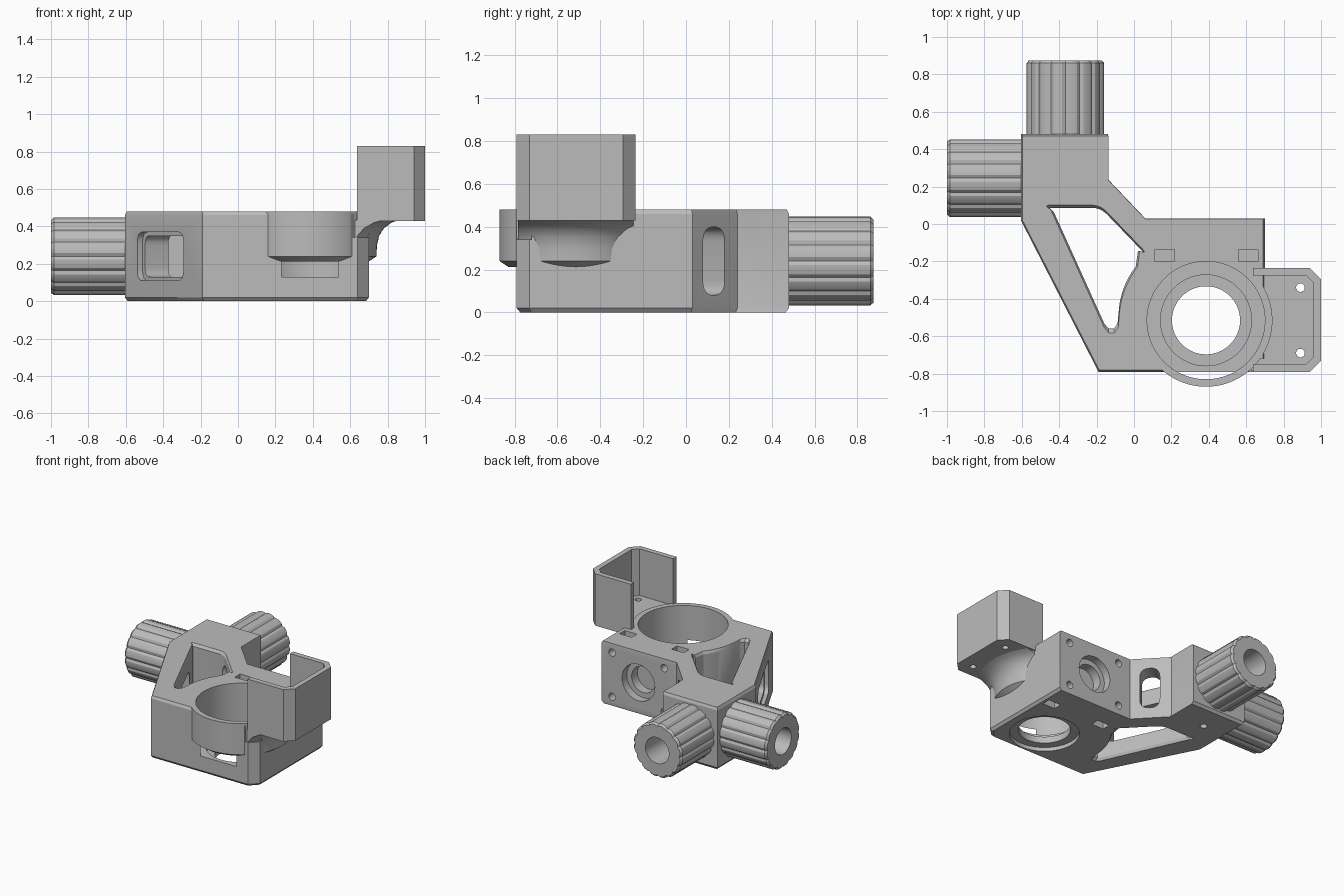
import bpy, bmesh
from math import sin, cos, pi, tau
from mathutils import Matrix, Vector

if "Cube" in bpy.data.objects:
    bpy.data.objects.remove(bpy.data.objects["Cube"])

grey = bpy.data.materials.new("light grey")
grey.use_nodes = True
grey.diffuse_color = (0.5, 0.5, 0.5, 1)
grey.node_tree.nodes["Principled BSDF"].inputs["Base Color"].default_value = grey.diffuse_color


def loft(name, outline, levels, place=Matrix()):
    """Stack an outline at (z, scale) levels, scaled about its mean, and cap it."""
    mid = sum((Vector(p) for p in outline), Vector((0, 0))) / len(outline)
    bm = bmesh.new()
    rings = []
    for z, s in levels:
        pts = [mid + (Vector(p) - mid) * s for p in outline]
        rings.append([bm.verts.new(place @ Vector((p.x, p.y, z))) for p in pts])
    for low, high in zip(rings, rings[1:]):
        for i in range(len(low)):
            j = (i + 1) % len(low)
            bm.faces.new((low[i], low[j], high[j], high[i]))
    bm.faces.new(rings[0])
    bm.faces.new(rings[-1])
    bmesh.ops.recalc_face_normals(bm, faces=bm.faces)
    mesh = bpy.data.meshes.new(name)
    bm.to_mesh(mesh)
    bm.free()
    mesh.materials.append(grey)
    ob = bpy.data.objects.new(name, mesh)
    bpy.context.collection.objects.link(ob)
    return ob


def combine(ob, tool, operation="DIFFERENCE", keep=False):
    """Apply a boolean at once and drop the tool."""
    mod = ob.modifiers.new("combine", "BOOLEAN")
    mod.operation, mod.solver, mod.object = operation, "EXACT", tool
    graph = bpy.context.evaluated_depsgraph_get()
    mesh = bpy.data.meshes.new_from_object(ob.evaluated_get(graph))
    ob.modifiers.clear()
    ob.data = mesh
    if not keep:
        bpy.data.objects.remove(tool)


def circle(n=64):
    return [(cos(tau * i / n), sin(tau * i / n)) for i in range(n)]


def box(x0, x1, y0, y1):
    return [(x0, y0), (x1, y0), (x1, y1), (x0, y1)]


def rounded(pts, radius, steps=5):
    """Round each corner with a short quadratic curve."""
    out = []
    for i, p in enumerate(pts):
        a, b, c = Vector(pts[i - 1]), Vector(p), Vector(pts[(i + 1) % len(pts)])
        s = b + (a - b).normalized() * radius
        e = b + (c - b).normalized() * radius
        for k in range(steps + 1):
            t = k / steps
            out.append(s * (1 - t) ** 2 + b * 2 * t * (1 - t) + e * t * t)
    return out


def facing(origin, normal):
    """Frame whose z axis is a horizontal normal and whose y axis is up."""
    z = Vector(normal).normalized()
    y = Vector((0, 0, 1))
    m = Matrix((y.cross(z), y, z)).transposed().to_4x4()
    m.translation = origin
    return m


def hole(ob, radius, place, depth):
    combine(ob, loft("cutter", circle(32), [(-depth, radius), (0.05, radius)], place))


RX, RY, TOP = 0.385, -0.515, 0.48
axis = Matrix.Translation((RX, RY, 0))

# Main housing with chamfered rims
plan = [(-0.605, 0.48), (-0.14, 0.48), (-0.14, 0.24), (0.06, 0.03), (0.70, 0.03),
        (0.70, -0.73), (0.64, -0.79), (-0.19, -0.79), (-0.605, 0.02)]
housing = loft("housing", plan, [(0, 0.975), (0.02, 1), (0.46, 1), (TOP, 0.985)])
combine(housing, loft("cutter", box(0.615, 0.8, -0.9, -0.72), [(0.34, 1), (0.6, 1)]))

# Bearing ring bulging out of the housing
ring = loft("ring", circle(96), [(0.12, 0.26), (0.17, 0.275), (0.21, 0.31), (0.24, 0.355), (TOP, 0.355)], axis)
combine(housing, ring, "UNION")
bore = loft("bore", circle(96), [(-0.1, 0.245), (0.03, 0.245), (0.03, 0.182), (0.08, 0.182),
                                 (0.08, 0.243), (0.13, 0.243), (0.13, 0.315), (0.6, 0.315)], axis)
combine(housing, bore, keep=True)

# Rounded triangular opening that follows the ring
arc = [(RX + 0.465 * cos(a), RY + 0.465 * sin(a)) for a in
       [pi * (0.79 + 0.2 * k / 8) for k in range(9)]]
corners = rounded([(-0.49, 0.10), (-0.18, 0.10), (0.075, -0.165)], 0.05)
tip = [(-0.085, -0.55), (-0.105, -0.58), (-0.135, -0.58), (-0.16, -0.55)]
combine(housing, loft("cutter", corners + arc + tip,
                      [(-0.02, 1.06), (0.02, 0.95), (0.46, 0.95), (0.5, 1.06)]))

# Side window and rear slot through the slanted walls
side = facing((-0.415, -0.35, 0.24), (-0.89, -0.45, 0))
combine(housing, loft("cutter", rounded(box(-0.27, 0.27, -0.13, 0.13), 0.06),
                      [(-0.03, 1), (0.05, 1)], side))
combine(housing, loft("cutter", rounded(box(-0.24, 0.24, -0.11, 0.11), 0.05),
                      [(-0.2, 1), (0.02, 1)], side))
rear = facing((-0.035, 0.13, 0.24), (0.72, 0.69, 0))
combine(housing, loft("cutter", rounded(box(-0.07, 0.07, -0.16, 0.16), 0.07),
                      [(-0.22, 1), (0.05, 1)], rear))

# Rear face: round recess, screw holes and nut slots
hole(housing, 0.14, facing((RX, 0.03, 0.24), (0, 1, 0)), 0.06)
hole(housing, 0.10, facing((RX, 0.03, 0.24), (0, 1, 0)), 0.13)
for x in (0.165, 0.61):
    for z in (0.07, 0.41):
        hole(housing, 0.028, facing((x, 0.03, z), (0, 1, 0)), 0.18)
    for z0, z1 in ((-0.1, 0.11), (0.37, 0.6)):
        combine(housing, loft("cutter", box(x - 0.052, x + 0.052, -0.2, -0.135), [(z0, 1), (z1, 1)]))
hole(housing, 0.025, Matrix.Translation((-0.4, 0.28, 0)) @ Matrix.Rotation(pi, 4, "X"), 0.06)

# Curved support flaring from the ring to the raised tray
support = loft("tray_support", circle(96),
               [(0.24, 0.355), (0.30, 0.358), (0.35, 0.37), (0.39, 0.395), (0.42, 0.435), (0.435, 0.48)], axis)
combine(support, loft("cutter", box(0.625, 0.99, -0.785, -0.245), [(0.2, 1), (0.5, 1)]), "INTERSECT")
combine(support, bore, keep=True)

# Raised tray, open towards the ring
tray = loft("tray", [(0.635, -0.79), (0.94, -0.79), (1.0, -0.73), (1.0, -0.295), (0.94, -0.235), (0.635, -0.235)],
            [(0.43, 1), (0.83, 1)])
combine(tray, loft("cutter", [(0.5, -0.75), (0.92, -0.75), (0.96, -0.71), (0.96, -0.315), (0.92, -0.275), (0.5, -0.275)],
                   [(0.47, 1), (0.9, 1)]))
combine(tray, bore)
for y in (-0.69, -0.34):
    hole(tray, 0.023, Matrix.Translation((0.89, y, 0.5)), 0.2)

# Two fluted sockets with open ends
flutes = [(r * cos(a), r * sin(a)) for i in range(16)
          for a, r in (((i + 0.0) * tau / 16, 0.955), ((i + 0.22) * tau / 16, 1),
                       ((i + 0.5) * tau / 16, 1.01), ((i + 0.78) * tau / 16, 1))]
sockets = []
for name, spot, way in (("side_socket", (-0.59, 0.245, 0.24), (-1, 0, 0)),
                        ("rear_socket", (-0.367, 0.465, 0.24), (0, 1, 0))):
    frame = facing(spot, way)
    socket = loft(name, flutes, [(0, 0.208), (0.395, 0.208), (0.41, 0.195)], frame)
    hole(socket, 0.1, frame @ Matrix.Translation((0, 0, 0.41)), 0.36)
    sockets.append(socket)

# Smooth the round surfaces, keep edges crisp
bpy.ops.object.select_all(action="DESELECT")
for ob in (housing, support, tray, *sockets):
    ob.select_set(True)
bpy.context.view_layer.objects.active = housing
bpy.ops.object.shade_smooth_by_angle(angle=0.4)
